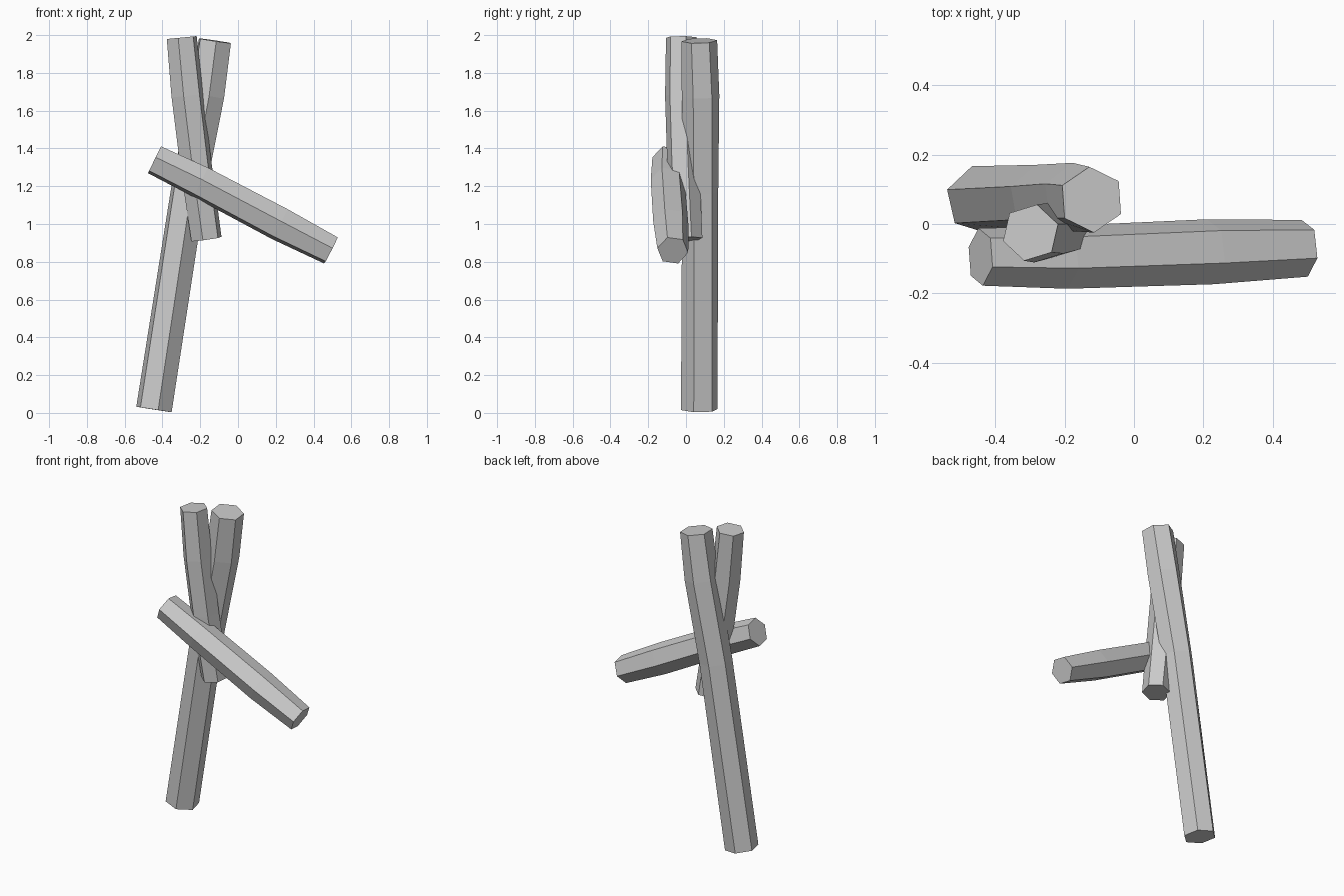
import bpy, bmesh
from math import radians, cos, sin
from mathutils import Vector

if "Cube" in bpy.data.objects:
    bpy.data.objects.remove(bpy.data.objects["Cube"])


def log(name, path, radii, ref, phase, twist=0, sides=6):
    """Faceted log: rings of vertices swept along a slightly crooked path."""
    pts = [Vector(p) for p in path]
    bm = bmesh.new()
    rings = []
    n = len(pts)
    for i, (p, r) in enumerate(zip(pts, radii)):
        t = (pts[min(i + 1, n - 1)] - pts[max(i - 1, 0)]).normalized()
        u = Vector(ref)
        u = (u - t * u.dot(t)).normalized()
        v = t.cross(u)
        ring = []
        for k in range(sides):
            a = radians(phase + twist * i / (n - 1) + 360 * k / sides)
            ring.append(bm.verts.new(p + (u * cos(a) + v * sin(a)) * r))
        rings.append(ring)
    for a, b in zip(rings, rings[1:]):
        for k in range(sides):
            j = (k + 1) % sides
            bm.faces.new((a[k], a[j], b[j], b[k]))
    bm.faces.new(rings[0][::-1])
    bm.faces.new(rings[-1])
    bmesh.ops.recalc_face_normals(bm, faces=bm.faces)
    me = bpy.data.meshes.new(name)
    bm.to_mesh(me)
    bm.free()
    ob = bpy.data.objects.new(name, me)
    bpy.context.collection.objects.link(ob)
    return ob


# Tall log leaning to the right
log("tall_log",
    [(-0.445, 0.07, 0.018), (-0.265, 0.075, 1.17), (-0.165, 0.077, 1.68), (-0.122, 0.07, 1.97)],
    [0.099, 0.097, 0.1, 0.095], (1, 0, 0), -17, -9)

# Short upright log crossing in front of it
log("short_log",
    [(-0.167, 0.005, 0.92), (-0.225, -0.015, 1.33), (-0.268, -0.025, 1.68), (-0.298, -0.025, 1.987)],
    [0.084, 0.087, 0.088, 0.083], (1, 0, 0), 17)

# Slanted log lying across the front
log("cross_log",
    [(-0.442, -0.095, 1.34), (-0.2, -0.096, 1.222), (0.22, -0.08, 1.0), (0.492, -0.07, 0.86)],
    [0.084, 0.092, 0.095, 0.083], (0, 1, 0), 50)
